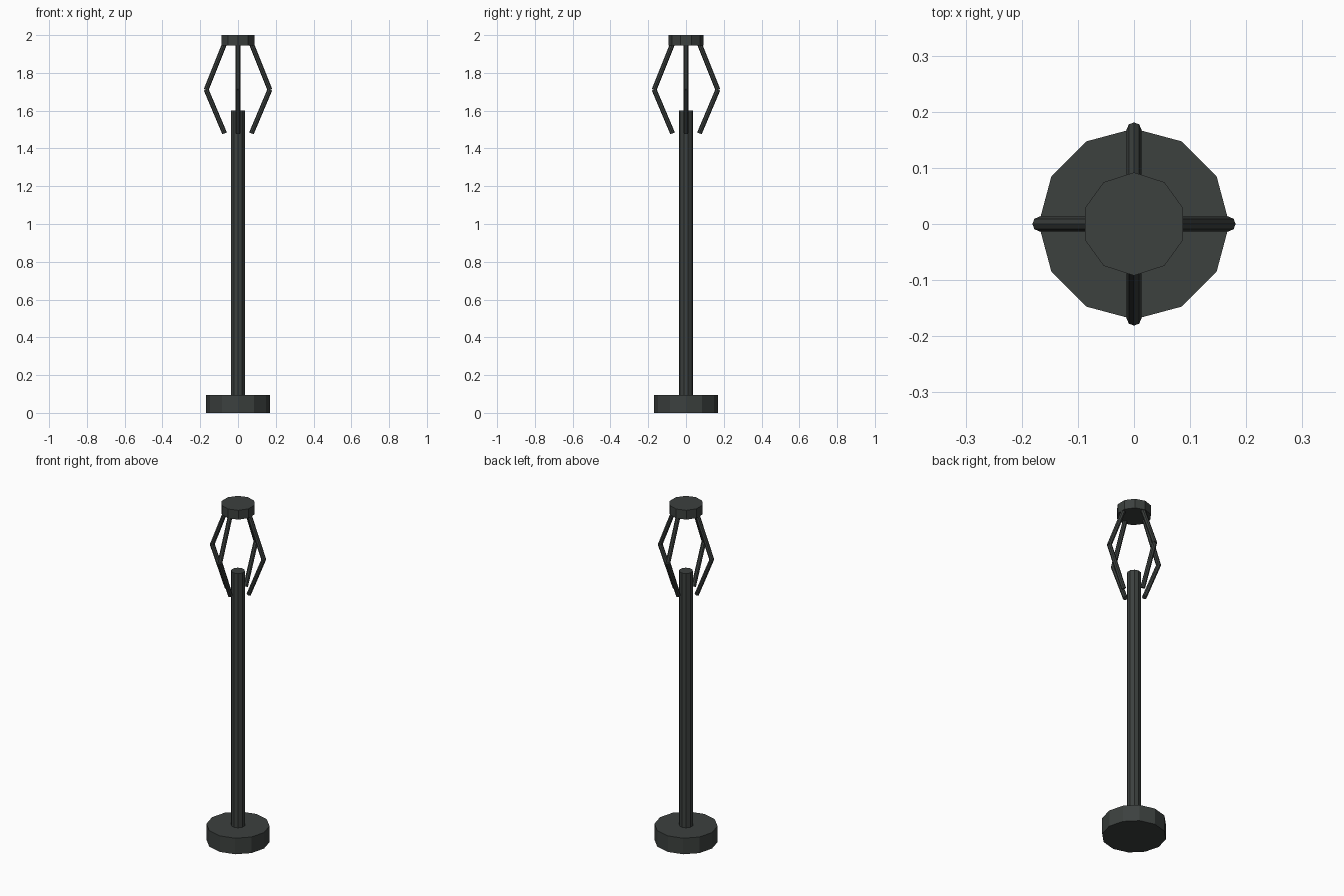
import bpy, math
from mathutils import Vector

if "Cube" in bpy.data.objects:
    bpy.data.objects.remove(bpy.data.objects["Cube"])

metal = bpy.data.materials.new("dark_metal")
metal.diffuse_color = (0.045, 0.052, 0.049, 1)
metal.use_nodes = True
metal.node_tree.nodes["Principled BSDF"].inputs["Base Color"].default_value = metal.diffuse_color


def rod(name, a, b, radius, sides, turn=0.0):
    """Flat-shaded prism running from point a to point b."""
    a, b = Vector(a), Vector(b)
    axis = b - a
    bpy.ops.mesh.primitive_cylinder_add(vertices=sides, radius=radius, depth=axis.length)
    ob = bpy.context.object
    ob.name = name
    ob.location = (a + b) / 2
    ob.rotation_euler = (axis.to_track_quat('Z', 'Y').to_euler()
                         if abs(axis.x) + abs(axis.y) > 1e-6 else (0, 0, turn))
    ob.data.materials.append(metal)
    return ob


# Base, pole and top cap
rod("base", (0, 0, 0), (0, 0, 0.095), 0.17, 12)
rod("pole", (0, 0, 0.09), (0, 0, 1.6), 0.038, 10)
rod("top_cap", (0, 0, 1.945), (0, 0, 2.0), 0.092, 10)

# Four bent cage arms, each made of two straight rods
for i in range(4):
    c, s = round(math.cos(i * math.pi / 2)), round(math.sin(i * math.pi / 2))

    def at(r, z):
        return (r * c, r * s, z)

    rod(f"upper_arm_{i + 1}", at(0.169, 1.71), at(0.073, 1.95), 0.013, 8)
    rod(f"lower_arm_{i + 1}", at(0.071, 1.48), at(0.169, 1.712), 0.013, 8)
